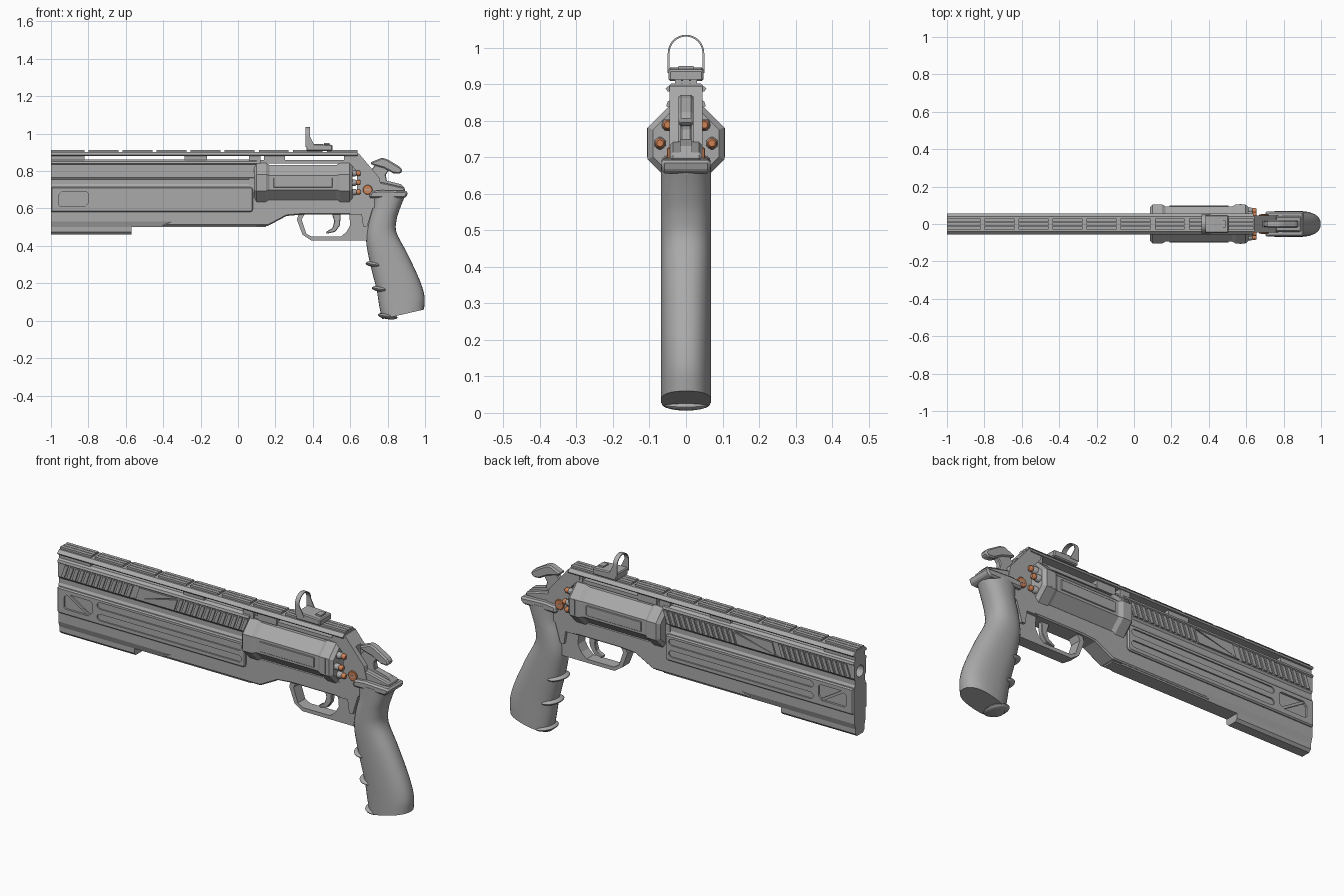
import bpy, bmesh, math
from mathutils import Matrix, Vector

if "Cube" in bpy.data.objects:
    bpy.data.objects.remove(bpy.data.objects["Cube"], do_unlink=True)


def material(name, rgb):
    m = bpy.data.materials.new(name)
    m.use_nodes = True
    m.diffuse_color = (*rgb, 1)
    m.node_tree.nodes["Principled BSDF"].inputs["Base Color"].default_value = (*rgb, 1)
    return m


STEEL = material("steel grey", (0.40, 0.40, 0.40))
COPPER = material("copper orange", (0.62, 0.22, 0.09))


def finish(name, bm, mat=STEEL, smooth=False):
    bmesh.ops.recalc_face_normals(bm, faces=bm.faces)
    me = bpy.data.meshes.new(name)
    bm.to_mesh(me)
    bm.free()
    me.materials.append(mat)
    ob = bpy.data.objects.new(name, me)
    bpy.context.collection.objects.link(ob)
    if smooth:
        bpy.ops.object.select_all(action="DESELECT")
        ob.select_set(True)
        bpy.context.view_layer.objects.active = ob
        bpy.ops.object.shade_smooth_by_angle(angle=math.radians(40))
    return ob


def loft(name, rings, mat=STEEL, smooth=False, closed=False):
    """Skin equal-length rings of points, capped or joined end to end."""
    bm = bmesh.new()
    vs = [[bm.verts.new(p) for p in r] for r in rings]
    n = len(vs[0])
    for a, b in zip(vs, vs[1:] + vs[:1] if closed else vs[1:]):
        for i in range(n):
            bm.faces.new((a[i], a[(i + 1) % n], b[(i + 1) % n], b[i]))
    if not closed:
        bm.faces.new(vs[0])
        bm.faces.new(vs[-1])
    return finish(name, bm, mat, smooth)


def prism(name, pts, half, y=0, chamfer=0, mat=STEEL):
    """Side outline in x and z, extruded across y, with optional chamfer."""
    ob = loft(name, [[(x, y + s * half, z) for x, z in pts] for s in (-1, 1)], mat)
    if chamfer:
        mod = ob.modifiers.new("chamfer", "BEVEL")
        mod.width, mod.segments, mod.limit_method = chamfer, 1, "ANGLE"
    return ob


def rect(x0, x1, z0, z1):
    return [(x0, z0), (x1, z0), (x1, z1), (x0, z1)]


def box(name, x0, x1, z0, z1, half, y=0, chamfer=0):
    return prism(name, rect(x0, x1, z0, z1), half, y, chamfer)


def bar(name, x0, x1, section):
    """Cross-section in y and z, mirrored about y = 0, extruded along x."""
    full = section + [(-y, z) for y, z in reversed(section)]
    return loft(name, [[(x, y, z) for y, z in full] for x in (x0, x1)])


def lathe(name, profile, y, z, n, mat=STEEL, smooth=False):
    """Profile of (x, radius) turned about an axis along x."""
    return loft(name, [[(x, y + r * math.cos((i + .5) * math.tau / n),
                         z + r * math.sin((i + .5) * math.tau / n)) for i in range(n)]
                       for x, r in profile], mat, smooth)


def pill(x0, x1, z0, z1):
    r, c = (z1 - z0) / 2, (z0 + z1) / 2
    arc = [(math.sin(i * math.pi / 6) * r, math.cos(i * math.pi / 6) * r) for i in range(7)]
    return [(x1 - r + a, c + b) for a, b in arc] + [(x0 + r - a, c - b) for a, b in arc]


def cut(ob, *cutters):
    bpy.context.view_layer.objects.active = ob
    for c in cutters:
        mod = ob.modifiers.new("cut", "BOOLEAN")
        mod.operation, mod.solver, mod.object = "DIFFERENCE", "EXACT", c
        bpy.ops.object.modifier_apply(modifier=mod.name)
        bpy.data.objects.remove(c, do_unlink=True)


# Barrel shroud with bore
core = bar("barrel_shroud", -1, .1, [(.036, .5), (.046, .53), (.046, .72), (.04, .73),
                                     (.04, .755), (.047, .765), (.047, .835), (.038, .86)])
cut(core, lathe("bore", [(-1.1, .03), (-.7, .03)], 0, .79, 24))
bar("under_lug", -1, -.57, [(.024, .462), (.036, .475), (.036, .505)])
bar("shroud_edge", -1, .1, [(.044, .833), (.054, .84), (.05, .852), (.036, .862)])

# Side panels with long grooves and a braced window
panel = prism("side_panel", [(-1, .58), (.07, .58), (.08, .59), (.08, .705), (.07, .715),
                             (-1, .715)], .057, chamfer=.006)
bpy.context.view_layer.objects.active = panel
bpy.ops.object.modifier_apply(modifier="chamfer")
for s in (-1, 1):
    cut(panel, *[prism("groove", pill(-.77, .06, z, z + .034), .01, s * .06)
                 for z in (.603, .663)],
        prism("window", [(-.96, .62), (-.95, .61), (-.82, .61), (-.8, .63), (-.8, .68),
                         (-.81, .69), (-.94, .69), (-.96, .67)], .014, s * .06))
    prism("window_brace", [(-.83, .612), (-.805, .612), (-.93, .688), (-.955, .688)],
          .005, s * .048)
    # Slanted grip ribs and the wedge between the two groups
    for start in (-.98, -.32):
        for i in range(13):
            x = start + i * .031
            prism("slanted_rib", [(x, .768), (x + .019, .768), (x + .042, .833),
                                  (x + .023, .833)], .004, s * .05)
    prism("lower_wedge", [(-.57, .768), (-.33, .768), (-.31, .828)], .004, s * .05)
    prism("upper_wedge", [(-.55, .773), (-.53, .833), (-.32, .833)], .004, s * .05)

# Top rail: segments separated by notches, carried on pillars
bar("rail_base", -1, .64, [(.05, .88), (.056, .887), (.04, .902)])
edges = [-1] + [-.81 + i * .182 for i in range(8)] + [.64]
for a, b in zip(edges, edges[1:]):
    for y in (-.021, 0, .021):
        box("rail_segment", a + (.011 if a > -1 else 0), b - (.011 if b < .6 else 0),
            .9, .912, .009, y)
for a, b in ((-1, -.82), (-.285, -.166), (.14, .25), (.567, .64)):
    box("rail_pillar", a, b, .84, .885, .04)

# Lower frame rail with teeth
prism("lower_frame", [(-.41, .507), (-.37, .507), (.16, .507), (.26, .56), (.34, .567),
                      (.62, .567), (.62, .65), (.08, .65), (.08, .58), (-.32, .555)],
      .046, chamfer=.006)
for a, b in ((-.26, -.145), (-.125, 0), (.02, .15)):
    box("lower_tooth", a, b, .5, .512, .03)
box("barrel_end", .06, .12, .6, .885, .045)
box("top_strap", .1, .62, .84, .858, .035)

# Octagonal cylinder with eight chambers
k = 1 / math.cos(math.pi / 8)
drum = [(.085, .088), (.1, .105), (.15, .105), (.168, .094), (.525, .094), (.545, .105),
        (.595, .105), (.612, .09)]
lathe("cylinder", [(x, r * k) for x, r in drum], 0, .738, 8)
for s in (-1, 1):
    box("cylinder_side_plate", .19, .505, .712, .764, .004, s * .095, .002)
    box("cylinder_latch", .565, .575, .7, .78, .002, s * .105)
for i in range(8):
    a = i * math.tau / 8
    y, z = .071 * math.cos(a), .738 + .071 * math.sin(a)
    lathe("chamber_cap", [(.6, .017), (.628, .017), (.636, .011)], y, z, 16, smooth=True)
    lathe("chamber_tip", [(.63, .009), (.638, .014), (.65, .014), (.656, .009)],
          y, z, 16, COPPER, True)

# Rear frame and hammer slot
rear = prism("rear_frame", [(.6, .567), (.6, .65), (.635, .69), (.635, .8), (.58, .86),
                            (.58, .895), (.645, .895), (.755, .765), (.77, .7), (.8, .69),
                            (.8, .65), (.72, .6), (.69, .5), (.67, .5), (.66, .567)], .045)
cut(rear, prism("hammer_slot", rect(.69, .8, .71, .95), .02))
for s in (-1, 1):
    disc = [(.693 + .026 * math.cos(i * math.tau / 20), .7 + .026 * math.sin(i * math.tau / 20))
            for i in range(20)]
    prism("frame_screw", disc, .006, s * .046, .003, COPPER)
    box("screw_slot", .678, .708, .697, .703, .002, s * .051)

# Hammer and spur
prism("hammer", [(.69, .72), (.7, .79), (.735, .835), (.75, .865), (.8, .85), (.815, .815),
                 (.79, .78), (.8, .73), (.77, .7)], .015, chamfer=.004)
prism("hammer_spur", [(.705, .845), (.72, .832), (.78, .815), (.83, .788), (.865, .785),
                      (.88, .8), (.87, .82), (.8, .862), (.77, .872)], .021, chamfer=.007)

# Tang and grip collar
prism("tang", [(.74, .69), (.74, .745), (.79, .735), (.89, .712), (.895, .69)], .042,
      chamfer=.006)
prism("tang_ridge", [(.77, .73), (.79, .75), (.87, .73), (.89, .71)], .016)
prism("grip_collar", [(.7, .655), (.71, .692), (.77, .698), (.908, .692), (.908, .675),
                      (.893, .655)], .067, chamfer=.01)

# Grip: rounded sections blended between front and back edge points
stations = [((.712, .675), (.895, .67)), ((.715, .6), (.868, .605)),
            ((.695, .52), (.848, .54)), ((.685, .43), (.848, .47)),
            ((.705, .31), (.905, .36)), ((.74, .17), (.97, .22)),
            ((.755, .08), (.997, .13)), ((.77, .008), (.995, .06))]
flat = [Vector(f + b) for f, b in stations]
flat = [2 * flat[0] - flat[1]] + flat + [2 * flat[-1] - flat[-2]]
rows = []
for p0, p1, p2, p3 in zip(flat, flat[1:], flat[2:], flat[3:]):
    for j in range(5):
        t = j / 5
        rows.append(p1 + .5 * t * (p2 - p0 + t * (2 * p0 - 5 * p1 + 4 * p2 - p3
                                                  + t * (3 * (p1 - p2) + p3 - p0))))
rows.append(flat[-2])
grip_rings = []
for fx, fz, bx, bz in rows:
    ring = []
    for i in range(32):
        a = i * math.tau / 32
        c, s = math.cos(a), math.sin(a)
        u = .5 + .5 * math.copysign(abs(c) ** .85, c)
        ring.append((fx + (bx - fx) * u, .069 * math.copysign(abs(s) ** .85, s),
                     fz + (bz - fz) * u))
    grip_rings.append(ring)
loft("grip", grip_rings, smooth=True)

# Finger ridges
for x, z in ((.735, .3), (.768, .168), (.8, .024)):
    bm = bmesh.new()
    bmesh.ops.create_uvsphere(bm, u_segments=24, v_segments=12, radius=1)
    bm.transform(Matrix.Translation((x, 0, z)) @ Matrix.Rotation(.15, 4, "Y")
                 @ Matrix.Diagonal((.053, .066, .016, 1)))
    finish("finger_ridge", bm, smooth=True)

# Trigger guard and trigger
guard = prism("trigger_guard", [(.33, .585), (.315, .54), (.345, .46), (.39, .43), (.7, .43),
                                (.72, .6), (.6, .6)], .03)
cut(guard, prism("guard_opening", [(.355, .567), (.34, .54), (.365, .465), (.395, .449),
                                   (.55, .449), (.58, .475), (.6, .51), (.595, .567)], .1))
prism("trigger", [(.5, .58), (.515, .53), (.505, .495), (.47, .475), (.475, .465),
                  (.52, .475), (.545, .51), (.55, .58)], .013, chamfer=.003)

# Reflex sight: base block and open arch
prism("sight_base", [(.365, .908), (.505, .908), (.505, .94), (.43, .945), (.365, .945)],
      .048, chamfer=.005)
box("sight_emitter", .46, .49, .938, .95, .02)
arch = [(.05, .93)] + [(.05 * math.cos(i * math.pi / 16), .985 + .05 * math.sin(i * math.pi / 16))
                       for i in range(17)] + [(-.05, .93)]
sight_rings = []
for y, z in arch:
    back = .385 + .5 * max(0, .985 - z)
    iy, iz = y * .9, .985 + (z - .985) * .9 if z > .985 else z
    sight_rings.append([(.362, y, z), (back, y, z), (back, iy, iz), (.362, iy, iz)])
loft("sight_arch", sight_rings)
